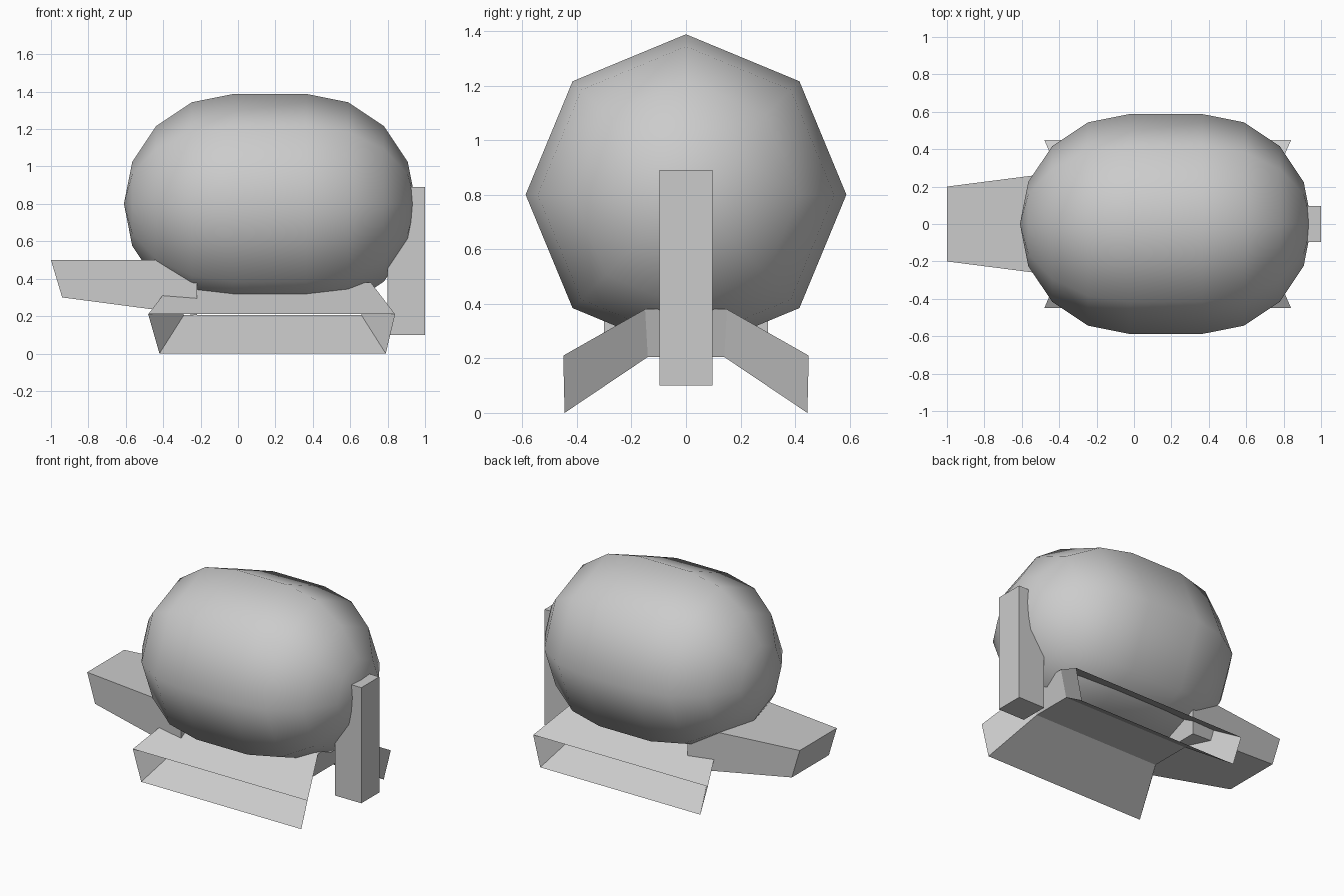
import bpy, bmesh
from math import sin, cos, pi, radians
from mathutils import Vector

if "Cube" in bpy.data.objects:
    bpy.data.objects.remove(bpy.data.objects["Cube"])


def finish(bm, name, smooth=False):
    bmesh.ops.recalc_face_normals(bm, faces=bm.faces)
    for f in bm.faces:
        f.smooth = smooth
    me = bpy.data.meshes.new(name)
    bm.to_mesh(me)
    bm.free()
    ob = bpy.data.objects.new(name, me)
    bpy.context.collection.objects.link(ob)
    return ob


def skin(name, rings, capped=True):
    """Bridge four-point rings in order, optionally closing both ends."""
    bm = bmesh.new()
    loops = [[bm.verts.new(p) for p in r] for r in rings]
    for a, b in zip(loops, loops[1:]):
        for i in range(4):
            j = (i + 1) % 4
            bm.faces.new((a[i], a[j], b[j], b[i]))
    if capped:
        bm.faces.new(loops[0])
        bm.faces.new(loops[-1])
    return finish(bm, name)


# Rounded body: eight-sided capsule turned about the x axis
R, LEFT, RIGHT, CZ = 0.588, -0.022, 0.364, 0.8
profile = [(LEFT - R * cos(i * pi / 8), R * sin(i * pi / 8)) for i in range(5)]
profile += [(RIGHT + R * sin(i * pi / 8), R * cos(i * pi / 8)) for i in range(5)]
bm = bmesh.new()
vs = [bm.verts.new((x, 0, CZ + r)) for x, r in profile]
edges = [bm.edges.new(p) for p in zip(vs, vs[1:])]
bmesh.ops.spin(bm, geom=vs + edges, cent=(0, 0, CZ), axis=(1, 0, 0),
               angle=radians(360), steps=8)
bmesh.ops.remove_doubles(bm, verts=bm.verts, dist=0.001)
finish(bm, "body", smooth=True)

# Hollow base with two drooping side skids, open at the outer tips
def base_ring(y_top, y_bot, grow, z_top, z_bot):
    return [(-0.35 - grow, y_top, z_top), (0.71 + grow, y_top, z_top),
            (0.66 + grow, y_bot, z_bot), (-0.29 - grow, y_bot, z_bot)]


skin("skid_base", [base_ring(-0.45, -0.445, 0.13, 0.21, 0.0),
                   base_ring(-0.15, -0.14, 0.0, 0.38, 0.205),
                   base_ring(0.15, 0.14, 0.0, 0.38, 0.205),
                   base_ring(0.45, 0.445, 0.13, 0.21, 0.0)], capped=False)

# Flared block sticking out on the left
skin("side_block", [[(-1.0, -0.2, 0.5), (-1.0, 0.2, 0.5),
                     (-0.94, 0.2, 0.3), (-0.94, -0.2, 0.3)],
                    [(-0.22, -0.3, 0.5), (-0.22, 0.3, 0.5),
                     (-0.22, 0.3, 0.205), (-0.22, -0.3, 0.205)]])

# Upright post on the right
skin("upright_post", [[(x, -0.097, 0.1), (x, 0.097, 0.1),
                       (x, 0.097, 0.89), (x, -0.097, 0.89)] for x in (0.8, 1.0)])
